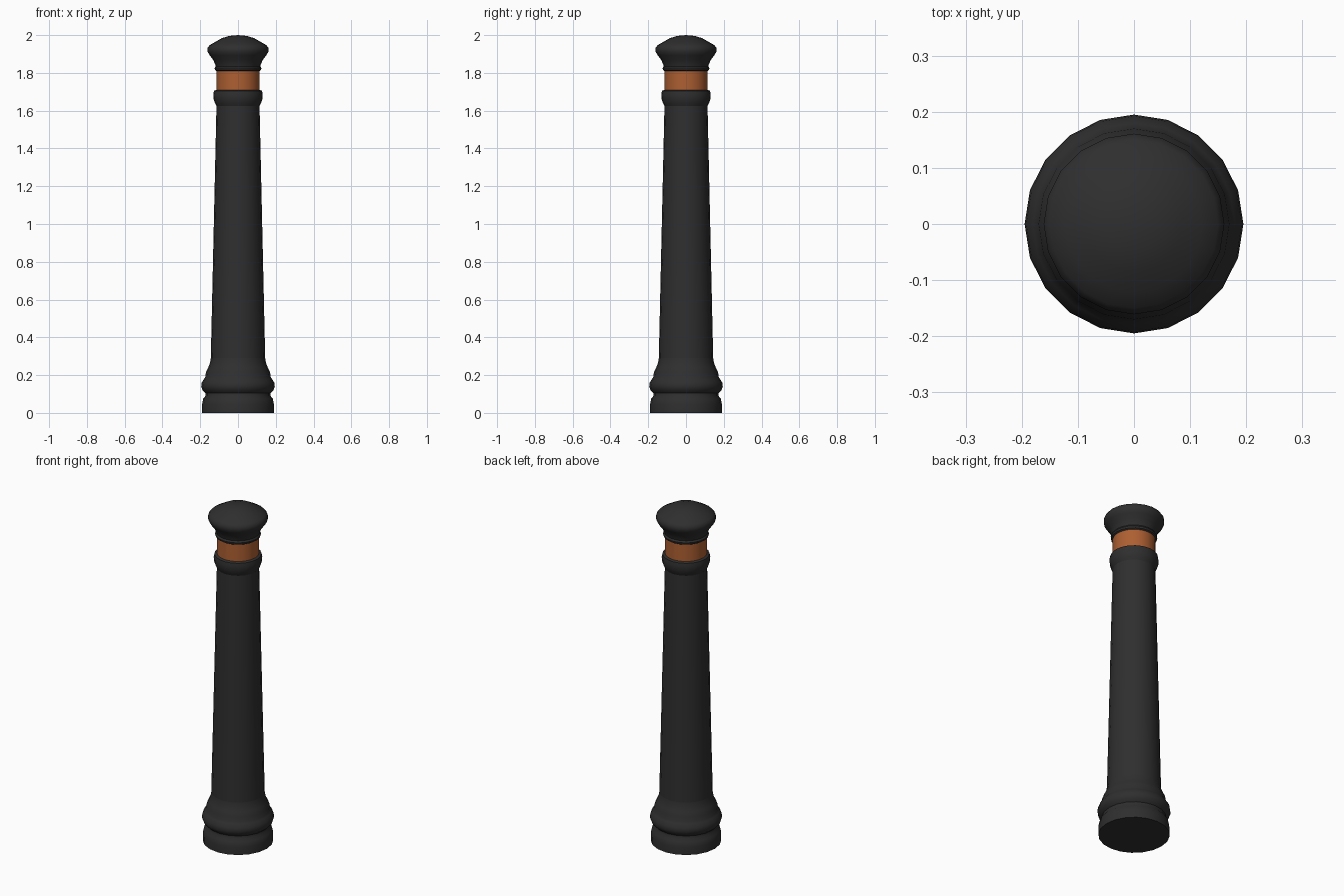
import bpy
import bmesh
import math

cube = bpy.data.objects.get("Cube")
if cube:
    bpy.data.objects.remove(cube, do_unlink=True)

SIDES = 20


def make_material(name, color, roughness):
    mat = bpy.data.materials.new(name)
    mat.use_nodes = True
    mat.diffuse_color = color
    bsdf = mat.node_tree.nodes["Principled BSDF"]
    bsdf.inputs["Base Color"].default_value = color
    bsdf.inputs["Roughness"].default_value = roughness
    return mat


def lathe(name, profile, mat):
    """Turn a (radius, height) profile around the z axis."""
    bm = bmesh.new()
    verts = [bm.verts.new((r, 0, z)) for r, z in profile]
    edges = [bm.edges.new(pair) for pair in zip(verts, verts[1:])]
    bmesh.ops.spin(bm, geom=verts + edges, cent=(0, 0, 0), axis=(0, 0, 1),
                   angle=math.tau, steps=SIDES)
    bmesh.ops.remove_doubles(bm, verts=bm.verts[:], dist=0.0005)
    bmesh.ops.recalc_face_normals(bm, faces=bm.faces[:])
    mesh = bpy.data.meshes.new(name)
    bm.to_mesh(mesh)
    bm.free()
    mesh.materials.append(mat)
    mesh.shade_smooth()
    mesh.set_sharp_from_angle(angle=math.radians(40))
    obj = bpy.data.objects.new(name, mesh)
    bpy.context.collection.objects.link(obj)
    return obj


black = make_material("black_paint", (0.028, 0.028, 0.028, 1), 0.6)
orange = make_material("orange_band", (0.42, 0.115, 0.032, 1), 0.6)

# Moulded foot with a groove and a rounded ring
lathe("base", [(0, 0), (0.19, 0), (0.19, 0.045), (0.184, 0.075),
               (0.172, 0.09), (0.172, 0.105), (0.188, 0.12), (0.195, 0.14),
               (0.192, 0.16), (0.18, 0.18), (0.173, 0.19), (0.17, 0.215),
               (0.158, 0.24), (0.148, 0.265), (0.144, 0.29)], black)

# Long tapering shaft
lathe("shaft", [(0.144, 0.29), (0.114, 1.625)], black)

# Rounded collar under the band
lathe("collar", [(0.114, 1.625), (0.122, 1.64), (0.129, 1.66),
                 (0.131, 1.685), (0.127, 1.705), (0.114, 1.71)], black)

# Coloured band
lathe("band", [(0.114, 1.71), (0.114, 1.81)], orange)

# Flared cap with a thin neck ring and domed top
lathe("cap", [(0.114, 1.81), (0.122, 1.815), (0.124, 1.825),
              (0.118, 1.835), (0.121, 1.845), (0.132, 1.87),
              (0.15, 1.893), (0.161, 1.912), (0.161, 1.932),
              (0.15, 1.947), (0.122, 1.963), (0.085, 1.984),
              (0.045, 1.996), (0, 2.0)], black)
